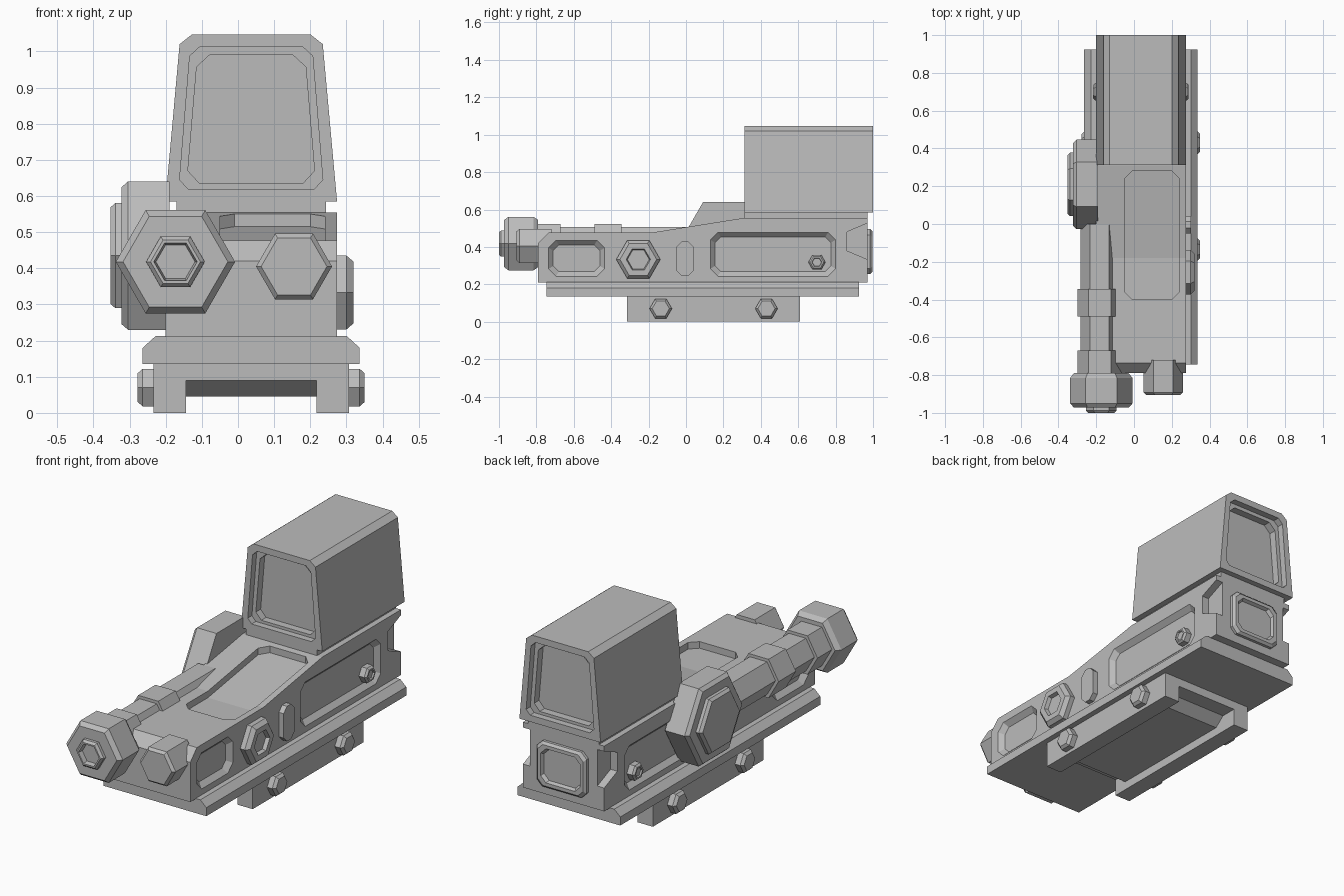
import bpy, bmesh
from math import cos, sin, pi
from mathutils import Vector

if "Cube" in bpy.data.objects:
    bpy.data.objects.remove(bpy.data.objects["Cube"])

grey = bpy.data.materials.new("matte grey")
grey.use_nodes = True
COLOUR = (0.5, 0.5, 0.5, 1)
grey.diffuse_color = COLOUR
grey.node_tree.nodes["Principled BSDF"].inputs["Base Color"].default_value = COLOUR

CX = 0.0365     # centre line of the housing
HALF = 0.2375   # half width of the housing


# ---- helpers ----
def place(axis, u, v, d):
    return {"x": (d, u, v), "y": (u, d, v), "z": (u, v, d)}[axis]


def finish(name, bm):
    bmesh.ops.recalc_face_normals(bm, faces=bm.faces)
    mesh = bpy.data.meshes.new(name)
    bm.to_mesh(mesh)
    bm.free()
    mesh.materials.append(grey)
    obj = bpy.data.objects.new(name, mesh)
    bpy.context.collection.objects.link(obj)
    return obj


def stack_mesh(axis, layers):
    """Closed solid through outlines of equal length, each at a depth on the axis."""
    bm = bmesh.new()
    rings = [[bm.verts.new(place(axis, u, v, d)) for u, v in pts] for pts, d in layers]
    for a, b in zip(rings, rings[1:]):
        for i in range(len(a)):
            j = (i + 1) % len(a)
            bm.faces.new((a[i], a[j], b[j], b[i]))
    bm.faces.new(rings[0])
    bm.faces.new(rings[-1])
    return bm


def stack(name, axis, layers):
    return finish(name, stack_mesh(axis, layers))


def prism(name, axis, pts, d0, d1):
    return stack(name, axis, [(pts, d0), (pts, d1)])


def hexagon(c, r):
    return [(c[0] + r * cos(i * pi / 3), c[1] + r * sin(i * pi / 3)) for i in range(6)]


def rect(u0, u1, v0, v1):
    return [(u0, v0), (u1, v0), (u1, v1), (u0, v1)]


def clip(pts, c):
    """Cut every corner of an outline by length c."""
    out = []
    for i, p in enumerate(pts):
        p = Vector(p)
        for q in (pts[i - 1], pts[(i + 1) % len(pts)]):
            out.append(tuple(p + (Vector(q) - p).normalized() * c))
    return out


def bolt(name, axis, c, r, d0, d1, edge=0.012, socket=0, depth=0.02):
    """Chamfered hexagon head, with an optional socket in its outer end."""
    s = 1 if d1 > d0 else -1
    layers = [(hexagon(c, r), d0), (hexagon(c, r), d1 - s * edge),
              (hexagon(c, r - edge), d1)]
    if socket:
        layers += [(hexagon(c, socket), d1), (hexagon(c, socket * 0.9), d1 - s * depth)]
    return stack(name, axis, layers)


def carve(obj, cutters):
    for c in cutters:
        c.hide_render = True
        m = obj.modifiers.new("cut", "BOOLEAN")
        m.operation, m.solver, m.object = "DIFFERENCE", "EXACT", c
    bpy.context.view_layer.update()
    ev = obj.evaluated_get(bpy.context.evaluated_depsgraph_get())
    mesh = bpy.data.meshes.new_from_object(ev)
    obj.modifiers.clear()
    obj.data = mesh
    for c in cutters:
        bpy.data.objects.remove(c)


# ---- housing with side pockets, rear corner notches and a top recess ----
side = [(-0.79, 0.21), (0.97, 0.21), (0.97, 0.555), (0.31, 0.555),
        (-0.18, 0.477), (-0.735, 0.477), (-0.79, 0.42)]
housing = prism("housing", "x", side, CX - HALF, CX + HALF)
cutters = []
for s in (-1, 1):
    face = CX + s * HALF
    for y0, y1, z1 in ((-0.735, -0.435, 0.435), (0.13, 0.80, 0.478)):
        mouth = clip(rect(y0, y1, 0.243, z1), 0.04)
        floor = clip(rect(y0 + 0.025, y1 - 0.025, 0.268, z1 - 0.025), 0.03)
        cutters.append(stack("pocket_cutter", "x", [
            (mouth, face + s * 0.05), (mouth, face), (floor, face - s * 0.025)]))
    notch = [(0.86, 0.38), (0.99, 0.325), (0.99, 0.535), (0.86, 0.48)]
    cutters.append(prism("notch_cutter", "x", notch, face - s * 0.04, face + s * 0.05))

bm = stack_mesh("z", [(clip(rect(-0.05, 0.24, -0.40, 0.28), 0.04), d) for d in (0.4, 0.7)])
bmesh.ops.bisect_plane(bm, geom=bm.verts[:] + bm.edges[:] + bm.faces[:],
                       plane_co=(0, -0.18, 0), plane_no=(0, 1, 0))
for v in bm.verts:
    if v.co.z < 0.5:
        v.co.z = 0.442 + max(0, v.co.y + 0.18) * 0.159
cutters.append(finish("top_recess_cutter", bm))
carve(housing, cutters)

# ---- rear battery door ----
door = [(0, 0, 0.96), (0, 0, 0.985), (0.012, 0, 0.997), (0.03, 0, 0.997), (0.038, 0, 0.98)]
stack("rear_door", "y", [
    (clip(rect(CX - 0.145 + i, CX + 0.145 - i, 0.255 + i, 0.495 - i), 0.03), d)
    for i, _, d in door])

# ---- base flange and rail clamp ----
flange = [(-0.30, 0.135), (0.30, 0.135), (0.30, 0.18), (0.265, 0.212),
          (-0.265, 0.212), (-0.30, 0.18)]
prism("base_flange", "y", [(CX + x, z) for x, z in flange], -0.745, 0.925)
clamp = [(-0.27, 0), (-0.18, 0), (-0.18, 0.09), (0.18, 0.09),
         (0.18, 0), (0.27, 0), (0.27, 0.136), (-0.27, 0.136)]
prism("rail_clamp", "y", [(CX + x, z) for x, z in clamp], -0.315, 0.61)
insert = [(-0.30, 0.095), (-0.24, 0.045), (0.47, 0.045), (0.53, 0.095)]
prism("clamp_insert", "x", insert, CX - 0.181, CX + 0.181)

# ---- bolts on both sides ----
for s, tag in ((1, "left"), (-1, "right")):
    for y, where in ((-0.135, "front"), (0.43, "rear")):
        bolt(f"clamp_bolt_{where}_{tag}", "x", (y, 0.07), 0.06,
             CX + s * 0.26, CX + s * 0.314, 0.014)
    bolt(f"pocket_bolt_{tag}", "x", (0.70, 0.318), 0.046,
         CX + s * 0.2, CX + s * 0.253, 0.01, 0.027, 0.008)

# ---- left side button and pivot ----
bolt("side_pivot", "x", (-0.255, 0.333), 0.118, 0.26, 0.32, 0.02, 0.065, 0.02)
stack("side_button", "x", [(clip(rect(-0.05, 0.04, 0.245, 0.43), 0.028), d)
                           for d in (0.26, 0.302)])

# ---- right side adjustment knob ----
bolt("side_knob", "x", (0.21, 0.435), 0.237, -0.19, -0.322, 0.018)
bolt("side_knob_cap", "x", (0.21, 0.435), 0.168, -0.31, -0.353, 0.014)

# ---- front tube with collars and end cap ----
TUBE = (-0.182, 0.42)
CAP = (-0.173, 0.418)
prism("tube", "y", hexagon(TUBE, 0.1), -0.80, 0.0)
for name, y0, y1 in (("front_collar", -0.80, -0.67), ("middle_collar", -0.49, -0.345)):
    prism(name, "y", hexagon(TUBE, 0.118), y0, y1)
stack("tube_cap", "y", [(hexagon(CAP, r), y) for r, y in (
    (0.145, -0.79), (0.165, -0.815), (0.165, -0.95), (0.145, -0.972))])
bolt("tube_cap_nut", "y", CAP, 0.081, -0.96, -1.0, 0.012, 0.06, 0.025)
bolt("front_knob", "y", (0.155, 0.405), 0.105, -0.72, -0.905, 0.014)

# ---- hood with stepped window recess at each end ----
prism("hood_neck", "z", rect(CX - 0.207, CX + 0.207, 0.312, 0.97), 0.55, 0.59)
shell = [(-0.2375, 0.585), (0.2375, 0.585), (0.198, 1.02), (0.165, 1.046),
         (-0.165, 1.046), (-0.198, 1.02)]
hood = prism("hood", "y", [(CX + x, z) for x, z in shell], 0.312, 1.0)


def window(low, high, z0, z1, c):
    return clip([(CX - low, z0), (CX + low, z0), (CX + high, z1), (CX - high, z1)], c)


rim = window(0.2, 0.168, 0.62, 1.012, 0.025)
pane = window(0.178, 0.148, 0.635, 0.992, 0.035)
cutters = []
for end, s in ((0.312, 1), (1.0, -1)):
    cutters.append(stack("window_cutter", "y", [
        (rim, end - s * 0.05), (rim, end + s * 0.035),
        (pane, end + s * 0.035), (pane, end + s * 0.075)]))
carve(hood, cutters)
